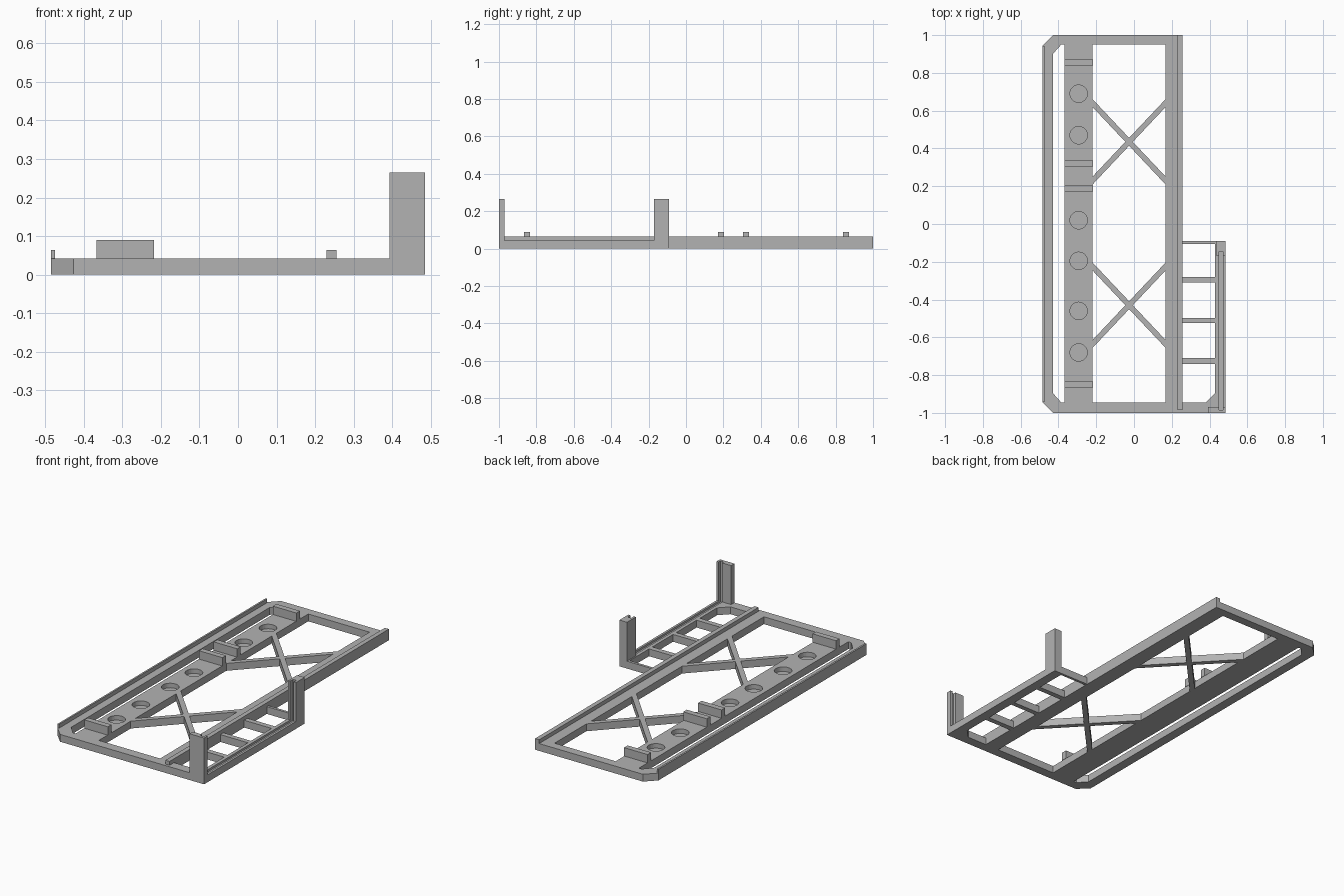
import bpy, bmesh, math

cube = bpy.data.objects.get("Cube")
if cube:
    bpy.data.objects.remove(cube, do_unlink=True)

grey = bpy.data.materials.new("mid_grey")
grey.use_nodes = True
grey.diffuse_color = (0.45, 0.45, 0.45, 1)
grey.node_tree.nodes["Principled BSDF"].inputs["Base Color"].default_value = (0.45, 0.45, 0.45, 1)

DECK = 0.042   # deck thickness
RAIL = 0.064   # top of the low rails
POST = 0.265   # top of the posts


def prism(name, pts, z0, z1):
    """Extrude a counter-clockwise outline between two heights."""
    bm = bmesh.new()
    face = bm.faces.new([bm.verts.new((x, y, z0)) for x, y in pts])
    new = bmesh.ops.extrude_face_region(bm, geom=[face])["geom"]
    bmesh.ops.translate(bm, vec=(0, 0, z1 - z0),
                        verts=[v for v in new if isinstance(v, bmesh.types.BMVert)])
    bmesh.ops.recalc_face_normals(bm, faces=bm.faces)
    mesh = bpy.data.meshes.new(name)
    bm.to_mesh(mesh)
    bm.free()
    mesh.materials.append(grey)
    ob = bpy.data.objects.new(name, mesh)
    bpy.context.collection.objects.link(ob)
    return ob


def box(name, x0, x1, y0, y1, z0, z1):
    return prism(name, [(x0, y0), (x1, y0), (x1, y1), (x0, y1)], z0, z1)


def cut(target, cutter):
    """Subtract the cutter from the target and discard the cutter."""
    cutter.hide_render = True
    mod = target.modifiers.new("cut", 'BOOLEAN')
    mod.operation, mod.solver, mod.object = 'DIFFERENCE', 'EXACT', cutter
    bpy.context.view_layer.objects.active = target
    bpy.ops.object.modifier_apply(modifier=mod.name)
    bpy.data.objects.remove(cutter, do_unlink=True)


# Deck outline: long frame with chamfered left corners and a side ladder bay
deck = prism("deck_frame", [(-.427, -1), (.485, -1), (.485, -.09), (.256, -.09),
                            (.256, 1), (-.427, 1), (-.485, .942), (-.485, -.942)], 0, DECK)

# Large centre opening and the narrow left slot
cut(deck, box("centre_opening", -.22, .168, -.945, .95, -.1, .2))
cut(deck, prism("left_slot", [(-.385, -.945), (-.367, -.945), (-.367, .95), (-.385, .95),
                              (-.43, .9), (-.43, -.895)], -.1, .2))

# Ladder openings between the rungs, the front one with a chamfered corner
for y0, y1 in ((-.28, -.105), (-.497, -.31), (-.71, -.525)):
    cut(deck, box("rung_gap", .256, .43, y0, y1, -.1, .2))
cut(deck, prism("front_rung_gap", [(.256, -.945), (.38, -.945), (.43, -.895),
                                   (.43, -.74), (.256, -.74)], -.1, .2))

# Round blind sockets in the plate
for y in (.69, .47, .02, -.195, -.46, -.68):
    ring = [(-.293 + .046 * math.cos(a), y + .046 * math.sin(a))
            for a in (math.tau * i / 32 for i in range(32))]
    cut(deck, prism("socket", ring, .016, .2))

# Crossed braces in the centre opening
hx, v, slope = .194, .021, 1.06
for name, cy in (("back_cross_brace", .435), ("front_cross_brace", -.43)):
    top = [(hx, slope * hx - v), (hx, slope * hx + v), (0, v),
           (-hx, slope * hx + v), (-hx, slope * hx - v)]
    star = [(v / slope, 0)] + top + [(-v / slope, 0)] + [(-x, -y) for x, y in top]
    prism(name, [(x - .026, y + cy) for x, y in star], 0, DECK)

# Cross ribs on the plate
for i, y in enumerate((.856, .32, .187, -.85)):
    box(f"plate_rib_{i + 1}", -.367, -.218, y - .016, y + .016, DECK, .09)

# Low rails along both long sides
box("right_rail", .23, .256, -.985, 1, DECK, RAIL)
box("left_lip", -.485, -.475, -.942, .942, DECK, RAIL)

# Posts at both ends of the ladder, with a panel groove running between them
front_post = box("front_post", .393, .485, -1, -.97, DECK, POST)
back_post = box("back_post", .437, .485, -.17, -.09, DECK, POST)
for part in (deck, front_post, back_post):
    cut(part, box("panel_groove", .45, .472, -.985, -.145, .03, .4))
